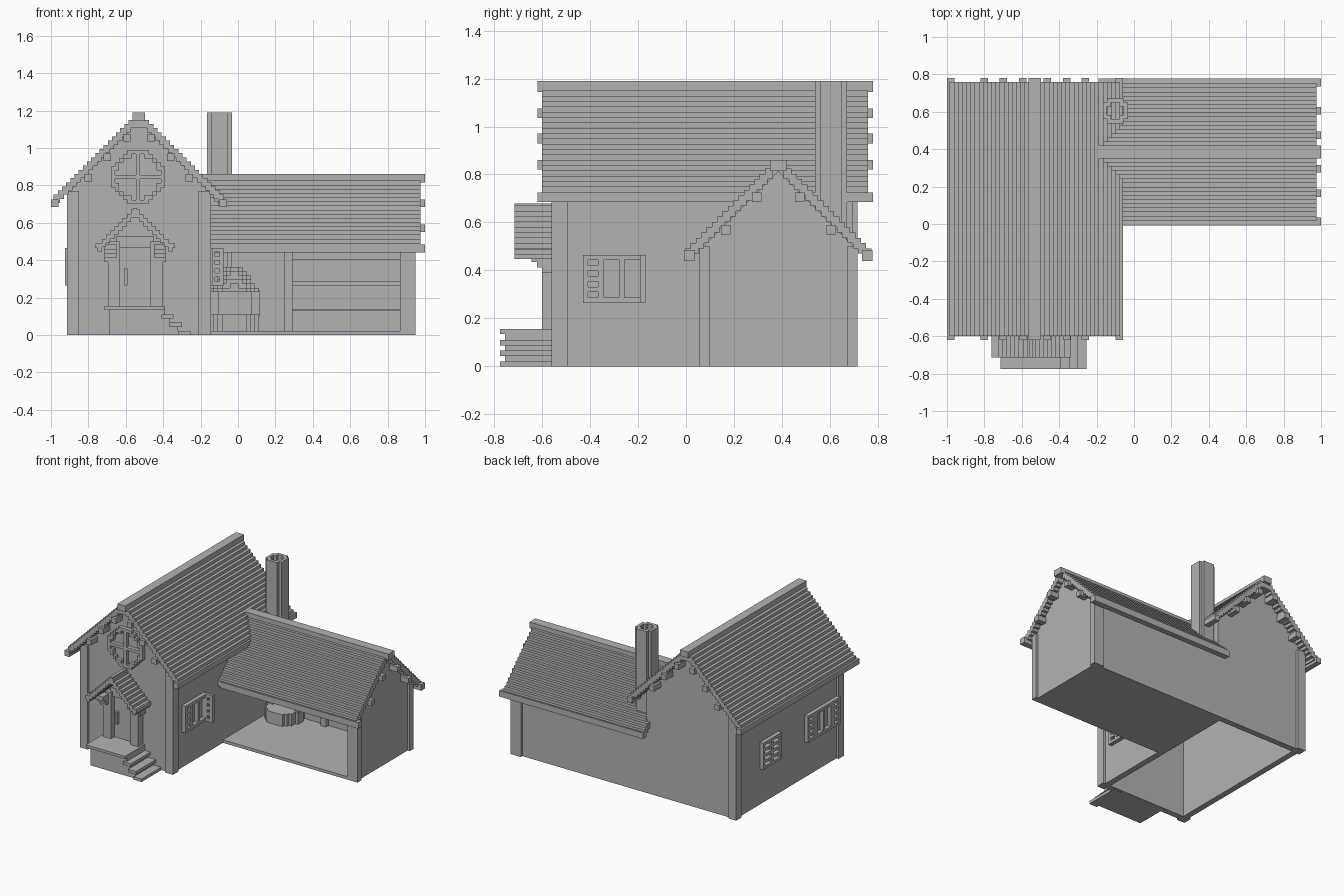
import bpy
import bmesh
from mathutils import Matrix, Vector

default_cube = bpy.data.objects.get("Cube")
if default_cube:
    bpy.data.objects.remove(default_cube, do_unlink=True)

stone = bpy.data.materials.new("plain_grey")
stone.use_nodes = True
stone.diffuse_color = (.45, .45, .45, 1)
stone.node_tree.nodes["Principled BSDF"].inputs["Base Color"].default_value = stone.diffuse_color

UNIT = 2 / 90          # edge of one small block
HALF = UNIT / 2
BEAM = 2 * UNIT        # thickness of beams and walls


class Part:
    """Collects boxes and prisms into one flat shaded object."""

    def __init__(self, name):
        self.name = name
        self.mesh = bmesh.new()

    def box(self, x, y, z):
        low, high = zip(x, y, z)
        size = [b - a for a, b in zip(low, high)]
        middle = [(a + b) / 2 for a, b in zip(low, high)]
        matrix = Matrix.Translation(middle) @ Matrix.Diagonal((*size, 1))
        bmesh.ops.create_cube(self.mesh, size=1, matrix=matrix)
        return self

    def prism(self, outline, place, depth):
        corners = [self.mesh.verts.new(place(a, z)) for a, z in outline]
        face = self.mesh.faces.new(corners)
        grown = bmesh.ops.extrude_face_region(self.mesh, geom=[face])["geom"]
        verts = [v for v in grown if isinstance(v, bmesh.types.BMVert)]
        bmesh.ops.translate(self.mesh, verts=verts, vec=Vector(depth))
        return self

    def finish(self):
        bmesh.ops.recalc_face_normals(self.mesh, faces=self.mesh.faces)
        data = bpy.data.meshes.new(self.name)
        self.mesh.to_mesh(data)
        self.mesh.free()
        data.materials.append(stone)
        part = bpy.data.objects.new(self.name, data)
        bpy.context.collection.objects.link(part)
        return part


def around(centre, half):
    return (centre - half, centre + half)


def side_span(centre, side, near, far):
    return tuple(sorted((centre + side * near, centre + side * far)))


def gable(centre, half, apex):
    eave = apex - half
    return [(centre - half, 0), (centre + half, 0), (centre + half, eave),
            (centre, apex), (centre - half, eave)]


# Shared layout
LEFT, RIGHT = -.915, -.145       # main house sides
FRONT, BACK = -.56, .715
MAIN, WING = -.53, .385          # ridge lines
WING_FRONT, WING_END = .055, .95
SKIN = UNIT * .8                 # how far posts stand proud of walls

# Main house walls, open underneath
walls = Part("main_walls")
main_gable = gable(MAIN, .37, 1.145)
for start in (FRONT + SKIN, BACK - SKIN - BEAM):
    walls.prism(main_gable, lambda a, z: (a, start, z), (0, BEAM, 0))
for start in (LEFT + SKIN, RIGHT - SKIN - BEAM):
    walls.box((start, start + BEAM), (FRONT + SKIN, BACK - SKIN), (0, .77))
walls.finish()

corners = Part("main_corner_posts")
for x in ((LEFT, LEFT + .065), (RIGHT - .065, RIGHT)):
    corners.box(x, (FRONT, FRONT + .065), (0, .77))
corners.box((LEFT, LEFT + .065), (BACK - .065, BACK), (0, .77))
corners.finish()

# Open wing: floor, back wall, end gable, posts
wing = Part("wing_walls")
wing.box((RIGHT - UNIT, WING_END - SKIN), (WING_FRONT, BACK - SKIN), (0, UNIT))
wing.box((-.2, WING_END - SKIN), (BACK - SKIN - BEAM, BACK - SKIN), (0, .48))
wing.prism(gable(WING, .31, .815), lambda a, z: (WING_END - SKIN - BEAM, a, z), (BEAM, 0, 0))
wing.finish()

posts = Part("wing_posts")
posts.box((.865, WING_END), (WING_FRONT, WING_FRONT + BEAM), (0, .5))
posts.box((WING_END - .085, WING_END), (BACK - BEAM, BACK), (0, .5))
posts.box(around(.27, UNIT), (.62, .67), (0, .5))
posts.finish()

shelves = Part("wing_wall_rails")
for low, high in ((.13, .14), (.265, .29), (.4, .44)):
    shelves.box((.29, .87), (.63, .67), (low, high))
shelves.finish()


# Stepped roofs with beams poking out at the ends
def main_roof():
    roof = Part("main_roof")
    beams = Part("main_roof_beams")
    sheet, reach = (-.6, .76), (-.62, .78)
    for side in (-1, 1):
        for i in range(19):
            top = 1.15 - i * UNIT
            near = .033 + i * UNIT
            roof.box(side_span(MAIN, side, near - HALF, near + UNIT), sheet, (top - BEAM, top))
        for out, low in ((.045, 1.035), (.15, .93), (.25, .82), (.43, .685)):
            beams.box(side_span(MAIN, side, out, out + .04), reach, (low, low + .04))
    beams.box(around(MAIN, .033), reach, (1.145, 1.19))
    roof.box(around(MAIN, .033), sheet, (1.11, 1.15))
    roof.finish()
    beams.finish()


def wing_roof():
    roof = Part("wing_roof")
    beams = Part("wing_roof_beams")
    for side in (-1, 1):
        for i in range(16):
            top = .825 - i * UNIT
            near = .033 + i * UNIT
            start = MAIN + 1.16 - top if top > .71 else RIGHT - UNIT
            if side > 0 and near > .32:
                start = -.19
            span = side_span(WING, side, near - HALF, near + UNIT)
            roof.box((start, .975), span, (top - BEAM, top))
        for out, low in ((.07, .685), (.2, .55)):
            beams.box((.87, 1), side_span(WING, side, out, out + .04), (low, low + .04))
        start = RIGHT if side < 0 else -.19
        beams.box((start, 1), side_span(WING, side, .35, .393), (.44, .485))
    beams.box((-.21, 1), around(WING, .035), (.815, .86))
    roof.finish()
    beams.finish()


main_roof()
wing_roof()

# Hollow chimney with notched corners
chimney = Part("chimney")
cx, cy, tall = -.1, .605, (.36, 1.19)
for side in (-1, 1):
    edge = side_span(0, side, BEAM, BEAM + UNIT)
    chimney.box([cx + e for e in edge], around(cy, BEAM), tall)
    chimney.box(around(cx, BEAM), [cy + e for e in edge], tall)
    for other in (-1, 1):
        chimney.box(side_span(cx, side, UNIT, BEAM), side_span(cy, other, UNIT, BEAM), tall)
chimney.finish()

# Round hearth below the chimney
hearth = Part("hearth")
hx, hy = -.02, .58


def blocky_disc(part, radius, z):
    rows = int(radius / UNIT)
    for j in range(-rows, rows + 1):
        wide = round((radius ** 2 - (j * UNIT) ** 2) ** .5 / UNIT) * UNIT
        y = around(hy + j * UNIT, HALF)
        if y[1] < BACK - SKIN:
            part.box((max(hx - wide, RIGHT - UNIT), hx + wide), y, z)


blocky_disc(hearth, .13, (0, .11))
for i in range(6):
    blocky_disc(hearth, .13 - i * UNIT * .7, (.23 + i * UNIT, .23 + (i + 1) * UNIT))
for x in (RIGHT, .07):
    hearth.box((x, x + BEAM), (.56, .66), (.1, .24))
hearth.finish()

# Porch platform with steps going down to the right
porch = Part("porch_steps")
porch.box((-.69, -.39), (-.755, FRONT + BEAM), (0, .14))
porch.box((-.715, -.39), (-.775, FRONT + BEAM), (.135, .155))
for i in range(3):
    start, top = -.41 + i * .045, .11 - i * BEAM
    porch.box((start, start + .065), (-.775, FRONT + BEAM), (top - UNIT, top))
    if i < 2:
        porch.box((start - UNIT, start + BEAM), (-.755, FRONT + BEAM), (0, top - HALF))
porch.finish()

# Porch roof, brackets and door
DOOR = -.55
awning = Part("porch_roof")
for side in (-1, 1):
    for i in range(9):
        top = .67 - i * UNIT
        awning.box(side_span(DOOR, side, i * UNIT, (i + 1) * UNIT), (-.715, FRONT + BEAM),
                   (top - BEAM, top))
    awning.box(side_span(DOOR, side, .19, .212), (-.715, FRONT + BEAM), (.465, .49))
awning.box(around(DOOR, HALF), (-.715, FRONT + BEAM), (.66, .68))
awning.finish()

frame = Part("door_frame")
for side in (-1, 1):
    frame.box(side_span(DOOR, side, .08, .145), (-.6, FRONT + BEAM), (.15, .5))
    for i in range(4):
        frame.box(side_span(DOOR, side, .1, .165), (-.6 - i * UNIT, FRONT + BEAM),
                  (.39 + i * UNIT, .42 + i * UNIT))
frame.box(around(DOOR, .1), (-.58, FRONT + BEAM), (.465, .53))
frame.finish()
Part("door").box(around(DOOR, .085), (FRONT, FRONT + BEAM), (.155, .47)).finish()
Part("door_handle").box(around(-.6, HALF * .8), (FRONT - UNIT, FRONT + HALF), (.265, .355)).finish()

# Round gable window made of blocks
ring = Part("round_window")
wx, wz, rings = -.535, .845, range(-6, 7)
for i in rings:
    for j in rings:
        distance = (i * i + j * j) ** .5
        if 5.2 < distance < 6.4 or (distance < 6 and 0 in (i, j)):
            ring.box(around(wx + i * UNIT, HALF), (FRONT - HALF, FRONT + BEAM),
                     around(wz + j * UNIT, HALF))
ring.finish()

# Side windows: bars in a frame, shutters with slats
SILL, HEAD = .265, .465


def grid(part, x, start, end, columns, rows):
    step = (end - start - UNIT) / columns
    for i in range(columns + 1):
        y = start + i * step
        part.box(x, (y, y + UNIT), (SILL, HEAD))
    rise = (HEAD - SILL - UNIT) / rows
    for j in range(rows + 1):
        z = SILL + j * rise
        part.box(x, (start, end), (z, z + UNIT))


right_face = (RIGHT - BEAM, RIGHT + HALF)
left_face = (LEFT - HALF, LEFT + BEAM)

window = Part("right_window")
grid(window, right_face, -.365, -.17, 2, 1)
grid(window, right_face, -.43, -.345, 1, 4)
window.finish()

shutter = Part("right_open_shutter")
for x in (RIGHT, RIGHT + .045):
    shutter.box((x, x + UNIT), around(-.18, HALF), (SILL, HEAD))
for j in range(5):
    z = SILL + j * BEAM
    shutter.box((RIGHT, RIGHT + .065), around(-.18, HALF), (z, z + UNIT))
shutter.finish()

front_window = Part("left_front_window")
grid(front_window, left_face, -.41, -.21, 2, 1)
for start in (-.5, -.21):
    grid(front_window, left_face, start, start + .09, 1, 4)
front_window.finish()

back_window = Part("left_back_window")
grid(back_window, left_face, .19, .41, 2, 4)
back_window.finish()
